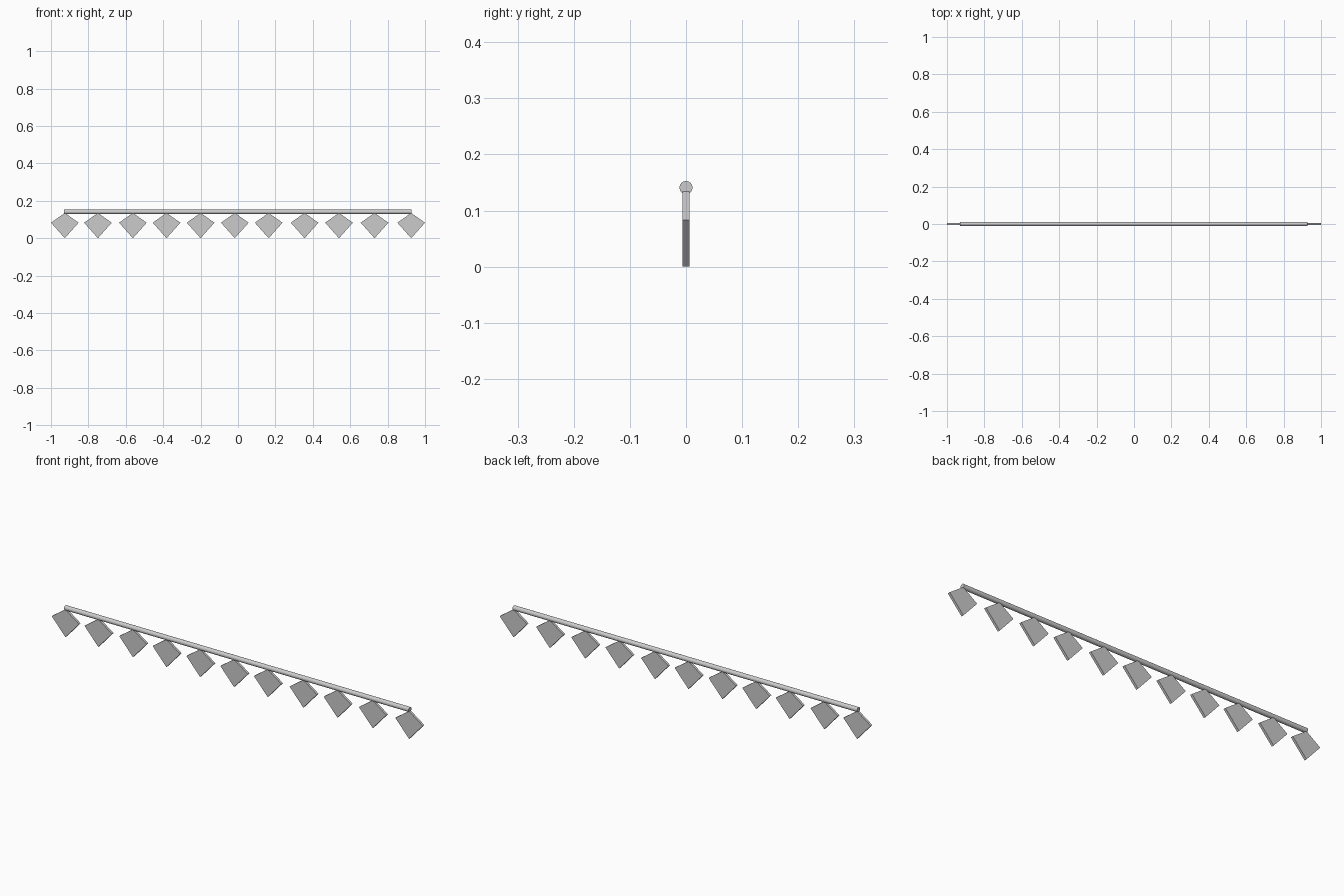
import bpy, math

if "Cube" in bpy.data.objects:
    bpy.data.objects.remove(bpy.data.objects["Cube"])

# Horizontal rod
X0, X1, ROD_Z, ROD_R = -0.93, 0.927, 0.141, 0.0115
bpy.ops.mesh.primitive_cylinder_add(vertices=32, radius=ROD_R, depth=X1 - X0,
                                    location=((X0 + X1) / 2, 0, ROD_Z),
                                    rotation=(0, math.pi / 2, 0))
rod = bpy.context.object
rod.name = "rod"
bpy.ops.object.shade_smooth_by_angle()

# Kite-shaped plate profile (x, z), extruded through its thickness
PROFILE = [(0, 0), (0.074, 0.083), (0, 0.135), (-0.074, 0.083)]
HALF = 0.006
n = len(PROFILE)
verts = [(x, y, z) for y in (-HALF, HALF) for x, z in PROFILE]
faces = [list(range(n)), list(range(2 * n - 1, n - 1, -1))]
faces += [(i, i + n, (i + 1) % n + n, (i + 1) % n) for i in range(n)]
plate_mesh = bpy.data.meshes.new("hanging_plate")
plate_mesh.from_pydata(verts, [], faces)

# Row of plates hanging below the rod
CENTRES = [-0.926, -0.749, -0.562, -0.382, -0.2, -0.017,
           0.164, 0.356, 0.54, 0.73, 0.926]
for i, x in enumerate(CENTRES):
    plate = bpy.data.objects.new(f"hanging_plate_{i + 1}", plate_mesh)
    plate.location.x = x
    bpy.context.collection.objects.link(plate)
